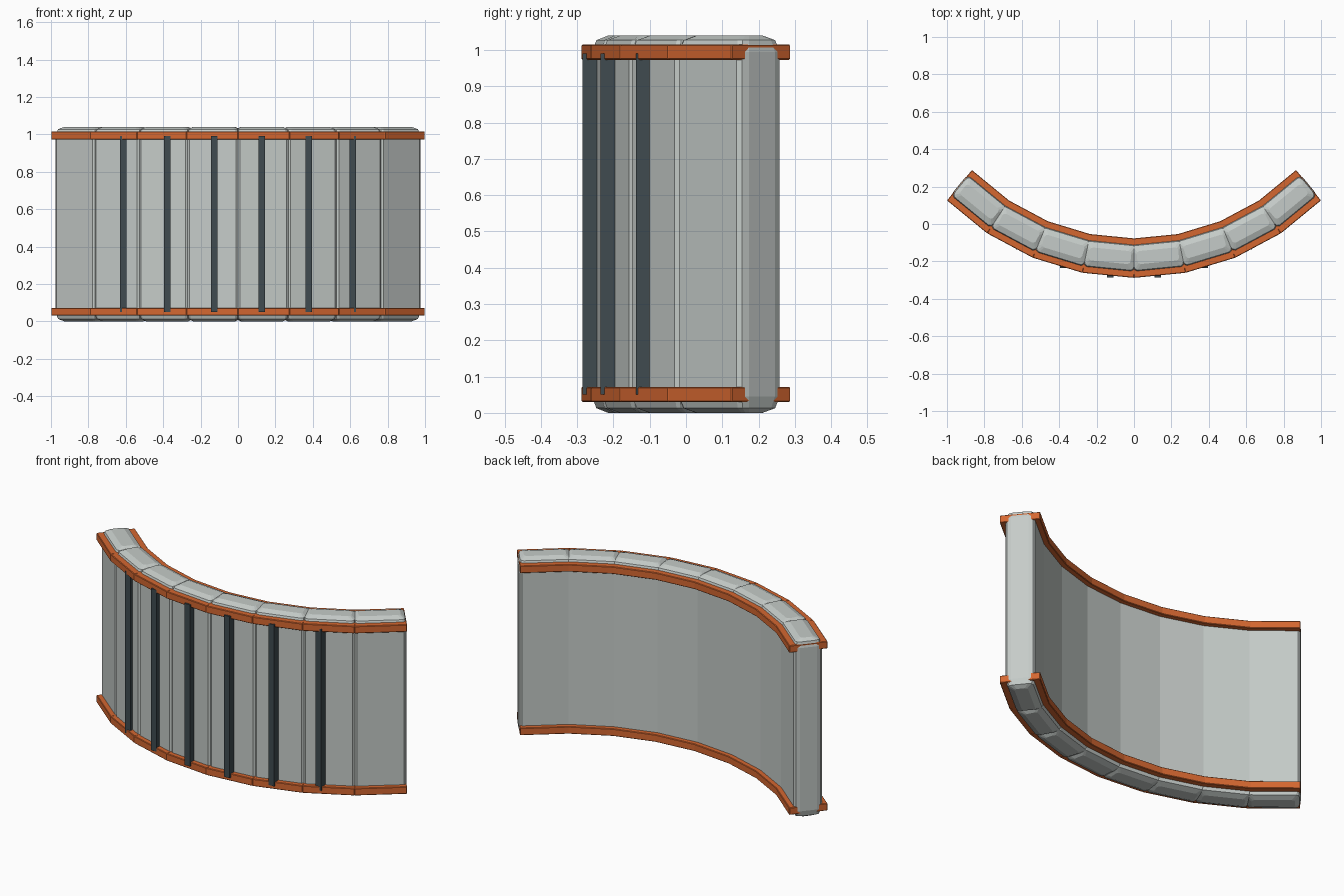
import bpy, bmesh, math
from mathutils import Matrix, Vector

if bpy.data.objects.get("Cube"):
    bpy.data.objects.remove(bpy.data.objects["Cube"])


def material(name, colour):
    m = bpy.data.materials.new(name)
    m.use_nodes = True
    m.diffuse_color = (*colour, 1)
    m.node_tree.nodes["Principled BSDF"].inputs["Base Color"].default_value = (*colour, 1)
    return m


GREY = material("pale grey", (0.56, 0.60, 0.58))
ORANGE = material("burnt orange", (0.66, 0.135, 0.03))
DARK = material("dark slate", (0.05, 0.07, 0.08))

SEG = 0.2772      # length of one wall segment
DEPTH = 0.21      # depth of the rims
HEIGHT = 1.04
STEP = math.radians(11.25)


def finish(name, bm, mat, matrix):
    bmesh.ops.recalc_face_normals(bm, faces=bm.faces)
    me = bpy.data.meshes.new(name)
    bm.to_mesh(me)
    bm.free()
    me.materials.append(mat)
    ob = bpy.data.objects.new(name, me)
    ob.matrix_world = matrix
    bpy.context.collection.objects.link(ob)
    return ob


def box(name, size, mat, matrix, bevel=0.0):
    bm = bmesh.new()
    bmesh.ops.create_cube(bm, size=1)
    bmesh.ops.scale(bm, vec=size, verts=bm.verts)
    if bevel:
        bmesh.ops.bevel(bm, geom=bm.edges[:], offset=bevel, segments=1, affect='EDGES')
    return finish(name, bm, mat, matrix)


def footprint(hx, hy, cx, cy):
    """Rectangle with two-step rounded corners, counter-clockwise."""
    corner = [(hx, hy - cy), (hx - cx * 0.3, hy - cy * 0.3), (hx - cx, hy)]
    mirrored = [(-x, y) for x, y in reversed(corner)]
    half = corner + mirrored
    return half + [(-x, -y) for x, y in half]


def block(name, matrix):
    """Tall pillow-edged block, lofted from rings."""
    bm = bmesh.new()
    hx, hy, hz = SEG / 2 + 0.003, 0.077, HEIGHT / 2
    lower = [(0, 0.03, 0.042), (0.013, 0.008, 0.011), (0.045, 0, 0)]
    levels = [(z - hz, a, b) for z, a, b in lower]
    levels += [(-z, a, b) for z, a, b in reversed(levels)]
    rings = []
    for z, a, b in levels:
        shape = footprint(hx - a, hy - b, 0.017, 0.031 - b * 0.4)
        rings.append([bm.verts.new((x, y, z)) for x, y in shape])
    for r, s in zip(rings, rings[1:]):
        for i in range(len(r)):
            j = (i + 1) % len(r)
            bm.faces.new((r[i], r[j], s[j], s[i]))
    bm.faces.new(rings[0])
    bm.faces.new(rings[-1])
    return finish(name, bm, GREY, matrix)


# Walk outward from the middle joint on each side
for side, label in ((1, "left"), (-1, "right")):
    joint = Vector((0, -0.288, 0))
    for i in range(4):
        angle = STEP * (i + 0.5)
        along = Vector((math.cos(angle), math.sin(angle), 0))
        inward = Vector((-along.y, along.x, 0))
        centre = joint + along * SEG / 2 + inward * DEPTH / 2
        joint = joint + along * SEG
        centre.x *= side
        turn = Matrix.Rotation(angle * side, 4, 'Z')

        def place(z):
            return Matrix.Translation((centre.x, centre.y, z)) @ turn

        block(f"{label}_wall_block_{i + 1}", place(HEIGHT / 2))
        for rim, z in (("lower", 0.051), ("upper", HEIGHT - 0.046)):
            box(f"{label}_{rim}_rim_{i + 1}", (SEG, DEPTH, 0.042), ORANGE, place(z), 0.003)

        # Dark upright strips on all but the end blocks
        if i < 3:
            spot = Matrix.Translation((centre.x, centre.y - 0.075, HEIGHT / 2))
            box(f"{label}_front_strip_{i + 1}", (0.036, 0.08, 0.94), DARK, spot)
